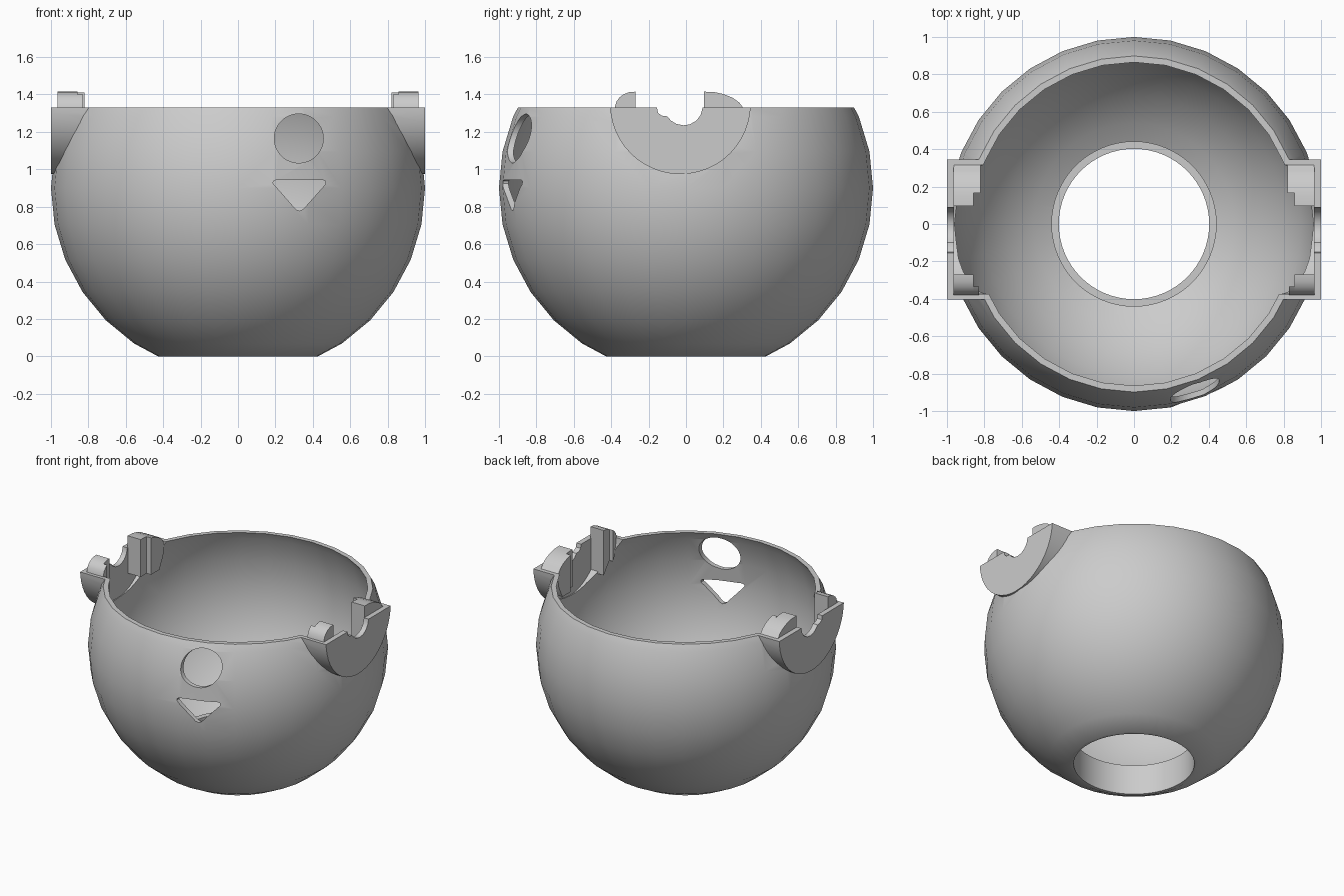
import bpy, bmesh, math
from mathutils import Matrix, Vector

cube = bpy.data.objects.get("Cube")
if cube:
    bpy.data.objects.remove(cube)

grey = bpy.data.materials.new("plain grey")
grey.use_nodes = True
grey.diffuse_color = (0.6, 0.6, 0.6, 1)
grey.node_tree.nodes["Principled BSDF"].inputs["Base Color"].default_value = (0.6, 0.6, 0.6, 1)

MID, TOP = 0.9, 1.33            # sphere centre and rim height
HINGE = (-0.03, 1.35)           # y, z of the side housings


def make(name, bm):
    bmesh.ops.recalc_face_normals(bm, faces=bm.faces)
    me = bpy.data.meshes.new(name)
    bm.to_mesh(me)
    bm.free()
    me.materials.append(grey)
    ob = bpy.data.objects.new(name, me)
    bpy.context.collection.objects.link(ob)
    return ob


def sphere(name, r):
    bm = bmesh.new()
    bmesh.ops.create_uvsphere(bm, u_segments=32, v_segments=16, radius=r)
    bmesh.ops.translate(bm, verts=bm.verts, vec=(0, 0, MID))
    return make(name, bm)


def prism(name, pts, axis, a, b):
    """Extrude a 2D outline along one axis from a to b."""
    place = {"x": lambda p, t: (t, p[0], p[1]),
             "y": lambda p, t: (p[0], t, p[1]),
             "z": lambda p, t: (p[0], p[1], t)}[axis]
    bm = bmesh.new()
    face = bm.faces.new([bm.verts.new(place(p, a)) for p in pts])
    ext = bmesh.ops.extrude_face_region(bm, geom=[face])
    move = Vector(place((0, 0), b - a))
    bmesh.ops.translate(bm, vec=move,
                        verts=[g for g in ext["geom"] if isinstance(g, bmesh.types.BMVert)])
    return make(name, bm)


def circle(cx, cy, r, n=48):
    return [(cx + r * math.cos(2 * math.pi * i / n),
             cy + r * math.sin(2 * math.pi * i / n)) for i in range(n)]


def combine(ob, op, tool):
    """Apply a boolean and remove the tool."""
    tool.hide_render = True
    mod = ob.modifiers.new("cut", "BOOLEAN")
    mod.operation, mod.object, mod.solver = op, tool, "EXACT"
    bpy.context.view_layer.objects.active = ob
    bpy.ops.object.modifier_apply(modifier=mod.name)
    bpy.data.objects.remove(tool)


# Bowl: sphere with a round housing on each side, trimmed flat and hollowed
bowl = sphere("bowl", 1.0)
combine(bowl, "UNION", prism("housing", circle(*HINGE, 0.376), "x", -1, 1))
square = [(-2, -2), (2, -2), (2, 2), (-2, 2)]
combine(bowl, "INTERSECT", prism("trim", square, "z", 0, TOP))
combine(bowl, "DIFFERENCE", sphere("hollow", 0.97))
combine(bowl, "DIFFERENCE", prism("pocket", circle(*HINGE, 0.346), "x", -0.962, 0.962))
combine(bowl, "DIFFERENCE", prism("base_hole", circle(0, 0, 0.402, 64), "z", -0.5, 0.5))

# Round and triangular openings in the front
combine(bowl, "DIFFERENCE", prism("eye_hole", circle(0.325, 1.165, 0.131), "y", -1.5, -0.5))
mouth = [(0.187, 0.925), (0.19, 0.937), (0.205, 0.944), (0.45, 0.944), (0.467, 0.937),
         (0.468, 0.92), (0.35, 0.788), (0.33, 0.778), (0.31, 0.785)]
combine(bowl, "DIFFERENCE", prism("mouth_hole", mouth, "y", -1.5, -0.5))

# Axle notch with a small side step through both outer plates
notch = [(0.088, 1.5), (0.088, 1.325), (0.078, 1.29), (0.055, 1.26), (0.02, 1.24),
         (-0.015, 1.235), (-0.05, 1.242), (-0.08, 1.26), (-0.1, 1.283), (-0.13, 1.287),
         (-0.15, 1.302), (-0.155, 1.33), (-0.155, 1.5)]
combine(bowl, "DIFFERENCE", prism("axle_notch", notch, "x", -1.2, 1.2))

# Collar standing inside around the base hole
collar = prism("collar", circle(0, 0, 0.442, 64), "z", 0.012, 0.22)
combine(collar, "DIFFERENCE", prism("collar_hole", circle(0, 0, 0.402, 64), "z", -0.5, 0.5))

# Clip blocks inside each housing, each with a stepped inner corner
back = [(0.262, 1.14), (0.305, 1.23), (0.32, 1.32), (0.303, 1.332), (0.285, 1.357),
        (0.25, 1.382), (0.2, 1.402), (0.15, 1.413)]
front = [(-0.35, 1.19), (-0.385, 1.3), (-0.38, 1.335), (-0.37, 1.365), (-0.355, 1.385),
         (-0.335, 1.4), (-0.305, 1.412)]
blocks = []
for side, s in (("left", 1), ("right", -1)):
    for name, pts, y, low, step, inner in (("back", back, 0.095, 1.14, 0.165, 0.822),
                                           ("front", front, -0.27, 1.085, -0.335, 0.83)):
        wide = pts + [(y, 1.415), (y, low)]
        keep = [p for p in pts if abs(p[0]) > abs(step)]
        slim = keep + [(step, 1.41 if name == "back" else 1.4),
                       (step, 1.14 if name == "back" else 1.17)]
        blocks.append(prism(f"{side}_{name}_clip", wide, "x", s * 0.858, s * 0.964))
        blocks.append(prism(f"{side}_{name}_clip_lip", slim, "x", s * inner, s * 0.858))

# Smooth shading with sharp edges kept
for ob in [bowl, collar] + blocks:
    bpy.ops.object.select_all(action="DESELECT")
    ob.select_set(True)
    bpy.context.view_layer.objects.active = ob
    bpy.ops.object.shade_smooth_by_angle(angle=math.radians(30))
